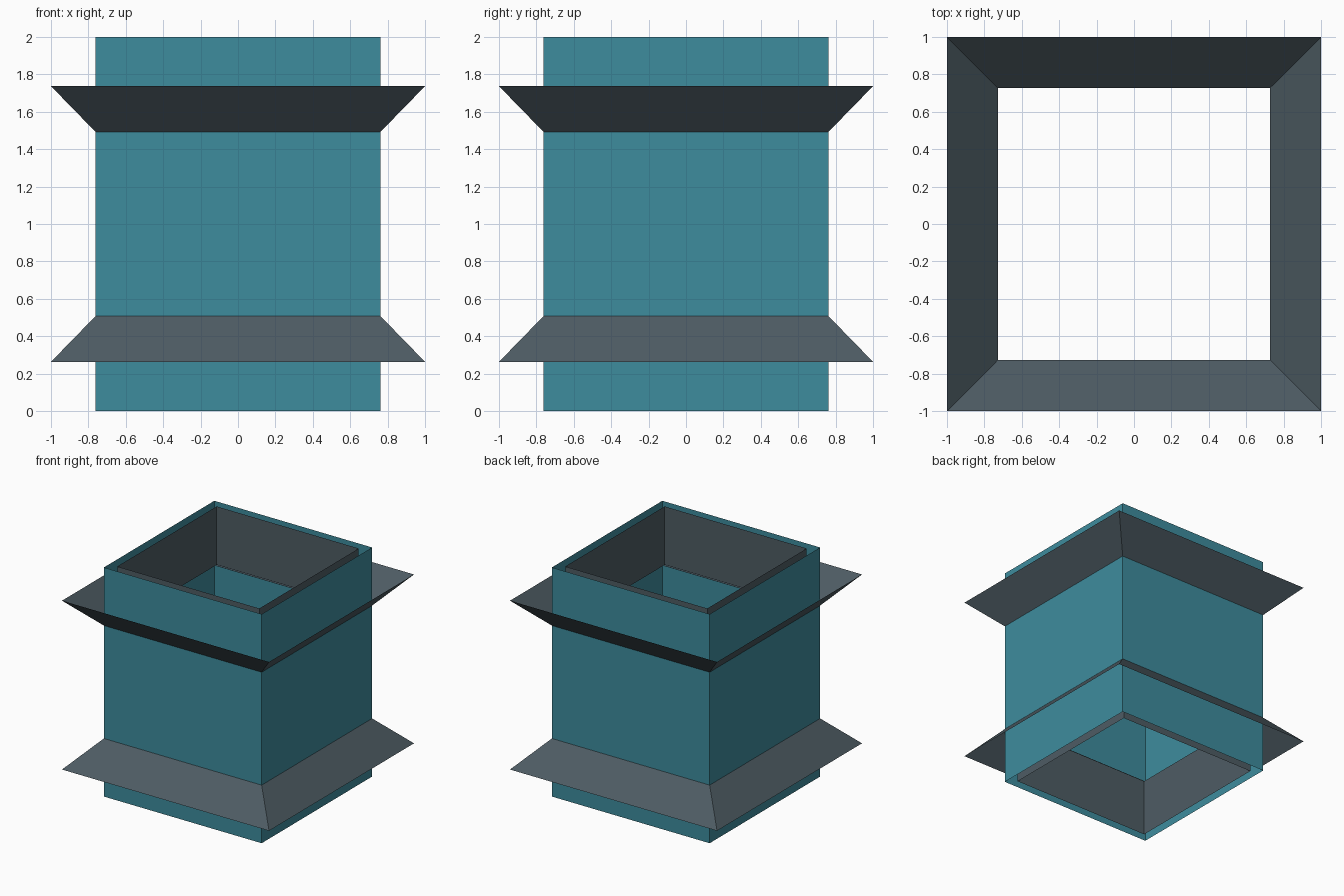
import bpy

if "Cube" in bpy.data.objects:
    bpy.data.objects.remove(bpy.data.objects["Cube"])

def material(name, rgb):
    m = bpy.data.materials.new(name)
    m.diffuse_color = (*rgb, 1)
    m.use_nodes = True
    m.node_tree.nodes["Principled BSDF"].inputs["Base Color"].default_value = m.diffuse_color
    return m

teal = material("teal", (0.048, 0.262, 0.337))
slate = material("dark slate", (0.076, 0.107, 0.127))

def square_band(name, half_low, z_low, half_high, z_high, mat):
    """Open four-sided sheet joining two square rings."""
    corners = [(-1, -1), (1, -1), (1, 1), (-1, 1)]
    verts = [(x * h, y * h, z)
             for h, z in ((half_low, z_low), (half_high, z_high))
             for x, y in corners]
    faces = [(i, (i + 1) % 4, (i + 1) % 4 + 4, i + 4) for i in range(4)]
    mesh = bpy.data.meshes.new(name)
    mesh.from_pydata(verts, [], faces)
    mesh.materials.append(mat)
    obj = bpy.data.objects.new(name, mesh)
    bpy.context.collection.objects.link(obj)
    return obj

# Thin outer tube, open at both ends
square_band("outer_tube", 0.762, 0, 0.762, 2, teal)

# Flared collars, passing slightly through the tube wall
square_band("upper_collar", 0.727, 1.457, 1.0, 1.737, slate)
square_band("lower_collar", 1.0, 0.263, 0.727, 0.543, slate)

# Inner sleeves at each open end
square_band("upper_sleeve", 0.686, 1.49, 0.686, 2, slate)
square_band("lower_sleeve", 0.686, 0, 0.686, 0.51, slate)
